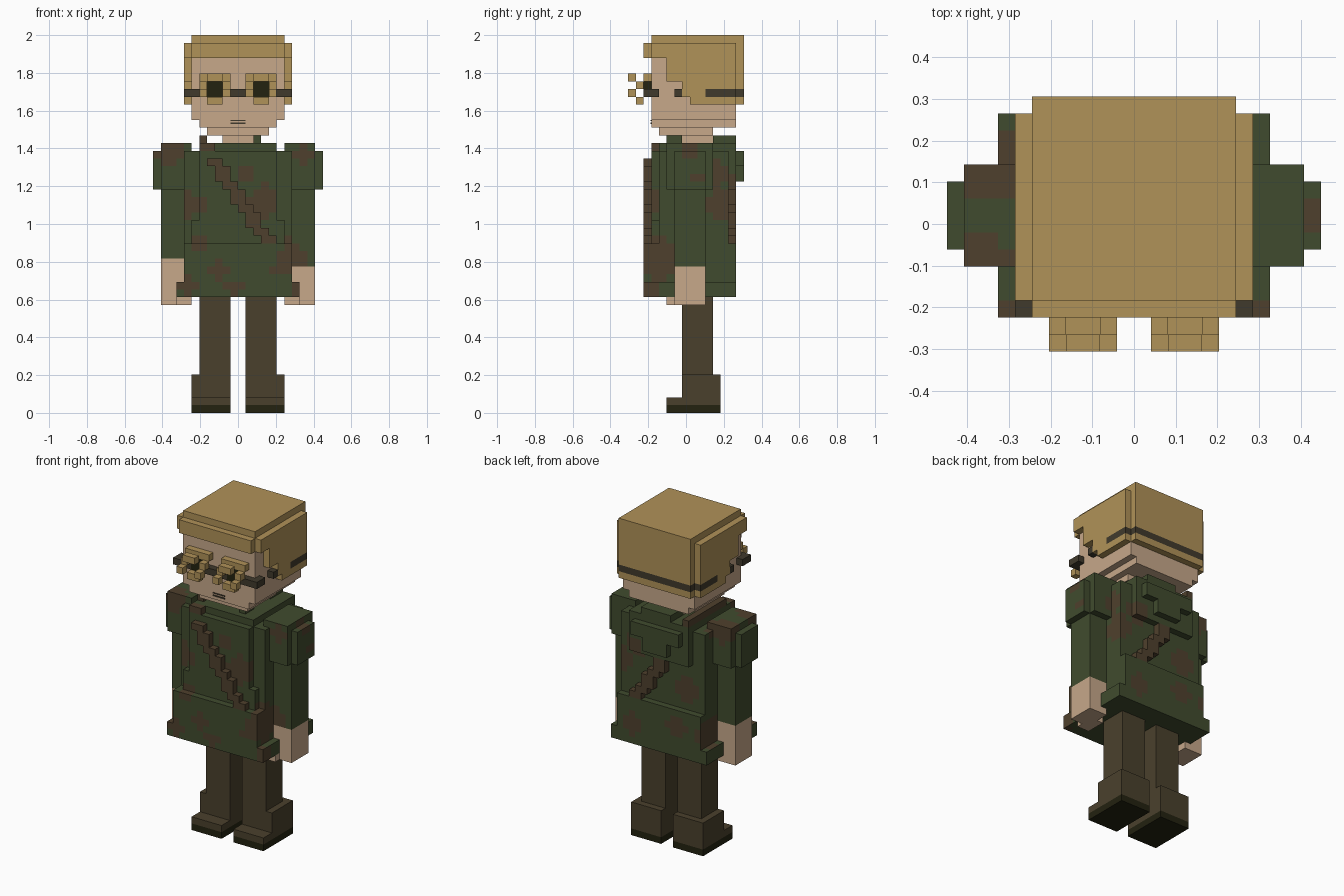
import bpy, bmesh
from mathutils import Vector

if "Cube" in bpy.data.objects:
    bpy.data.objects.remove(bpy.data.objects["Cube"])

U = 2 / 49  # size of one block; the figure is 49 blocks tall


def material(name, rgb):
    m = bpy.data.materials.new(name)
    lin = [((c / 255 + 0.055) / 1.055) ** 2.4 for c in rgb]
    m.diffuse_color = (*lin, 1)
    m.use_nodes = True
    m.node_tree.nodes["Principled BSDF"].inputs["Base Color"].default_value = m.diffuse_color
    return m


SKIN = material("skin", (199, 168, 138))
HAIR = material("sandy_hair", (176, 146, 88))
GREEN = material("jacket_green", (64, 75, 46))
BROWN = material("camo_brown", (79, 64, 45))
TROUSER = material("trouser_brown", (74, 64, 44))
DARK = material("near_black", (35, 34, 16))
BAND = material("band_grey", (64, 58, 44))

# Camouflage blotches: x, depth, height, radius in blocks
PATCHES = [Vector(p) for p in (
    (3.6, 3, 27.5, 2.1), (-5, 3, 27, 1.3), (-5, 2, 22.3, 1.4), (-6.5, 2, 16.5, 1.4),
    (-2.5, 2, 18.5, 1.1), (-0.5, 2, 16.2, 1.2), (5, 2, 18.5, 1.0), (1, 3, 31, 1.1),
    (8.5, 5, 33.5, 1.3), (-9, 5, 34, 1.9), (-8.5, 11, 34.5, 2.2), (10.5, 8, 34, 1.1),
    (7, 4, 20, 2.8), (7, 12, 27, 2.1), (7, 11.5, 31, 1.6), (-7, 12, 19, 2.2),
    (-7, 4, 27, 1.8), (4.5, 14, 18, 1.8), (-3, 14, 19.5, 1.7), (-4, 13, 25, 1.8),
    (4, 13, 30, 1.6), (8, 2.5, 16, 1.4), (11, 9, 30.5, 1.0))]


def part(name, boxes, mat, mirror=False, camo=False):
    """One object from boxes given as x0, x1, depth0, depth1, z0, z1 in blocks."""
    boxes = list(boxes)
    if mirror:
        boxes += [(-b, -a, *rest) for a, b, *rest in boxes]
    bm = bmesh.new()
    for x0, x1, y0, y1, z0, z1 in boxes:
        vs = bmesh.ops.create_cube(bm, size=1)["verts"]
        for v in vs:
            v.co = Vector((x1 if v.co.x > 0 else x0,
                           y1 if v.co.y > 0 else y0,
                           z1 if v.co.z > 0 else z0))
    if camo:  # slice into blocks so blotches have stepped outlines
        for axis in range(3):
            vals = [v.co[axis] for v in bm.verts]
            for k in range(int(min(vals)) + 1, int(max(vals)) + 1):
                n = Vector([float(i == axis) for i in range(3)])
                bmesh.ops.bisect_plane(bm, geom=bm.verts[:] + bm.edges[:] + bm.faces[:],
                                       dist=1e-4, plane_co=n * k, plane_no=n)
        for f in bm.faces:
            c = f.calc_center_median()
            f.material_index = int(any((c - Vector(p[:3])).length < p[3] for p in PATCHES4))
    for v in bm.verts:
        v.co = Vector((v.co.x, v.co.y - 7.5, v.co.z)) * U
    me = bpy.data.meshes.new(name)
    bm.to_mesh(me)
    bm.free()
    me.materials.append(mat)
    if camo:
        me.materials.append(BROWN)
    ob = bpy.data.objects.new(name, me)
    bpy.context.collection.objects.link(ob)
    return ob


PATCHES4 = [tuple(p) for p in PATCHES]

# Legs and boots
part("trousers", [(1, 5, 7, 11, 5, 15)], TROUSER, mirror=True)
part("boots", [(1, 6, 7, 12, 1, 5), (1, 6, 5, 7, 1, 2)], TROUSER, mirror=True)
part("boot_soles", [(1, 6, 5, 12, 0, 1)], DARK, mirror=True)

# Jacket: hem, chest and raised yoke
part("jacket_hem", [(-7, 7, 2, 14, 15, 22)], GREEN, camo=True)
part("hem_flare", [(7, 8, 2, 6, 15, 17), (7, 8, 10, 14, 15, 17)], GREEN, True, True)
part("jacket_chest", [(-7, 7, 4, 13, 22, 34), (-6, 6, 3, 4, 22, 25),
                      (-5, 5, 3, 4, 25, 34)], GREEN, camo=True)
part("jacket_yoke", [(-5, 5, 4, 14, 34, 35), (-5, 5, 13, 14, 29, 34)], GREEN, camo=True)

# Collar and folded hood at the nape
part("collar", [(2, 3, 5, 7, 35, 36), (-2, 3, 11, 14, 35, 36)], GREEN, camo=True)
part("hood", [(-4, 4, 14, 15, 32, 34), (-2, 2, 14, 15, 30, 32)], GREEN, camo=True)

# Diagonal shoulder strap, front and back, stepping one row at a time
rows = [(z, round(-4 + (32 - z) * 0.66)) for z in range(22, 33)]
part("strap_front", [(x, x + 2, 2, 3, z, z + 1) for z, x in rows], BROWN)
part("strap_back", [(x, x + 2, 13, 14, z, z + 1) for z, x in rows if z < 29], BROWN)
part("strap_shoulder", [(-5, -4, 5, 14, 35, 36), (-5, -3, 3, 4, 34, 35)], BROWN)

# Arms, shoulder pads and hands
part("sleeve_right", [(7, 10, 6, 10, 19, 29)], GREEN, camo=True)
part("sleeve_left", [(-10, -7, 6, 10, 20, 29)], GREEN, camo=True)
part("shoulder_pads", [(6, 10, 5, 11, 29, 35), (10, 11, 6, 10, 29, 34)], GREEN, True, True)
part("hand_right", [(7, 10, 6, 10, 14, 19)], SKIN)
part("hand_left", [(-10, -7, 6, 10, 14, 20)], SKIN)
part("thumbs", [(6, 8, 5, 8, 14, 15)], SKIN, mirror=True)

# Head and neck
part("neck", [(-2, 2, 7, 11, 34, 36), (-4, 4, 4, 11, 36, 37)], SKIN)
part("head", [(-5, 5, 3, 14, 37, 38), (-6, 6, 3, 14, 38, 46)], SKIN)
part("mouth", [(-1, 1, 2.9, 3, 37.45, 37.65), (-1, 1, 2.9, 3, 37.85, 38)], BAND)

# Hair: crown, fringe, stepped sides and back
part("hair_crown", [(-6, 6, 3, 14, 46, 49), (-6, 6, 14, 15, 42, 49),
                    (-6, 6, 14, 15, 40, 41)], HAIR)
part("hair_fringe", [(-6, 6, 2, 3, 46, 48)], HAIR)
part("hair_sides", [(6, 7, 3, 14, 46, 48), (6, 7, 5, 14, 43, 46), (6, 7, 7, 14, 42, 43),
                    (6, 7, 7, 10, 41, 42), (6, 7, 8, 14, 40, 41)], HAIR, mirror=True)

# Spectacles: strap round the head, lenses and stepped rims
part("glasses_band", [(-6, 6, 14, 15, 41, 42), (-2, 2, 2, 3, 41, 42)], BAND)
part("glasses_arms", [(6, 7, 10, 14, 41, 42), (6, 7, 6, 7, 41, 42),
                      (6, 7, 2, 4, 41, 42), (4, 6, 2, 3, 41, 42)], BAND, mirror=True)
part("lenses", [(2, 4, 2, 3, 41, 43)], DARK, mirror=True)
part("glasses_rims", [(2, 4, 0, 1, 43, 44), (1, 2, 0, 1, 41, 42), (4, 5, 0, 1, 41, 42),
                      (2, 4, 1, 2, 40, 41), (1, 2, 1, 2, 42, 43), (4, 5, 1, 2, 42, 43),
                      (1, 5, 2, 3, 43, 44)], HAIR, mirror=True)
